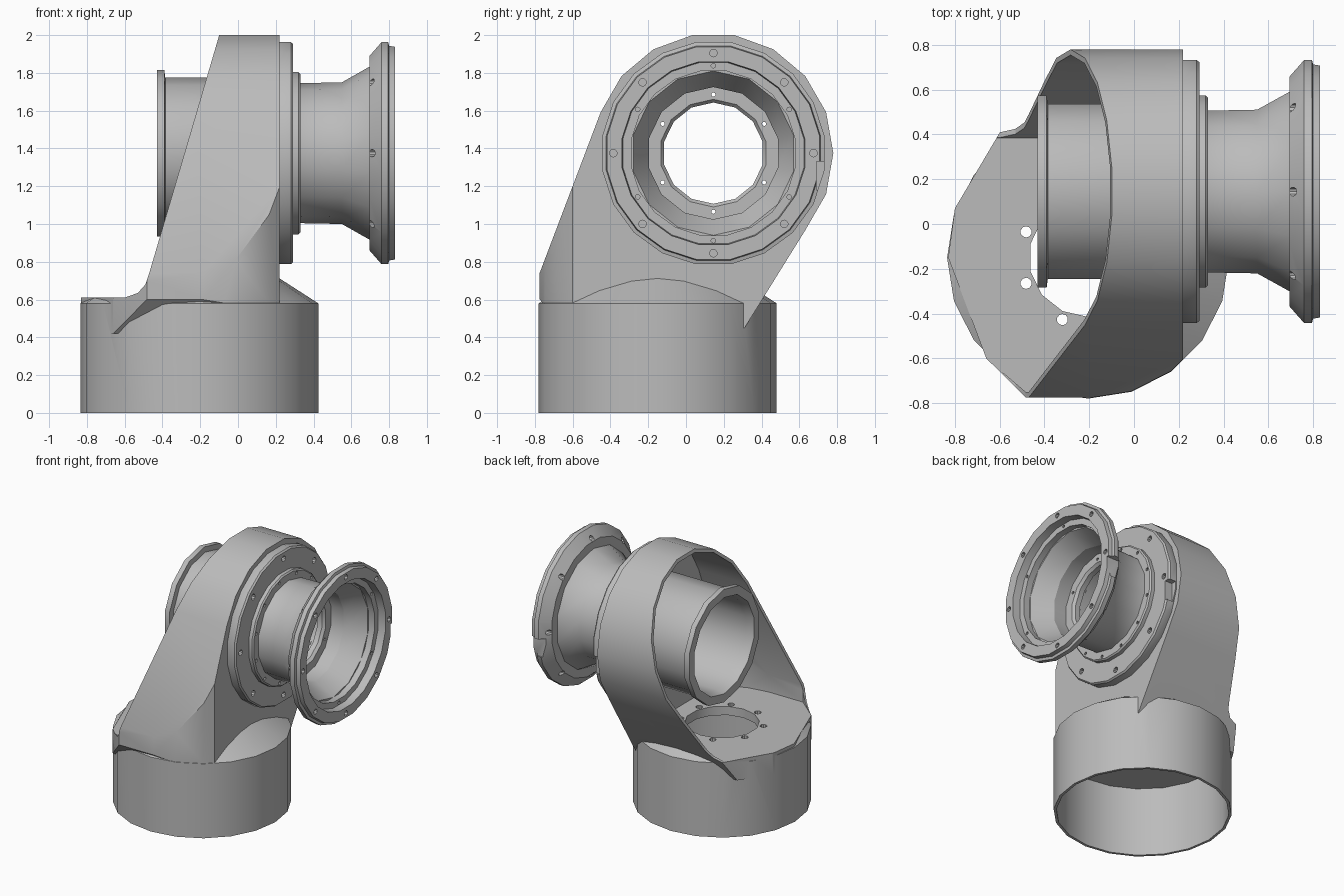
import bpy, bmesh
from math import sin, cos, pi, radians
from mathutils import Vector

cube = bpy.data.objects.get("Cube")
if cube:
    bpy.data.objects.remove(cube, do_unlink=True)

grey = bpy.data.materials.new("cast_grey")
grey.use_nodes = True
grey.diffuse_color = (0.5, 0.5, 0.5, 1)
grey.node_tree.nodes["Principled BSDF"].inputs["Base Color"].default_value = (0.5, 0.5, 0.5, 1)

BASE = (-0.205, -0.15)     # x, y of the upright axis
PIPE = (0.145, 1.375)      # y, z of the sideways axis


def to_object(name, bm):
    bmesh.ops.recalc_face_normals(bm, faces=bm.faces[:])
    mesh = bpy.data.meshes.new(name)
    bm.to_mesh(mesh)
    bm.free()
    mesh.materials.append(grey)
    ob = bpy.data.objects.new(name, mesh)
    bpy.context.collection.objects.link(ob)
    return ob


def circle(centre, r, n, phase=0.0):
    return [(centre[0] + r * sin(2 * pi * (i + phase) / n),
             centre[1] + r * cos(2 * pi * (i + phase) / n)) for i in range(n)]


def place(axis, outline, level):
    if axis == "x":
        return [(level, a, b) for a, b in outline]
    if axis == "y":
        return [(a, level, b) for a, b in outline]
    return [(a, b, level) for a, b in outline]


def prism(axis, outline, lo, hi):
    return place(axis, outline, lo) + place(axis, outline, hi)


def solid(name, *pieces):
    """One object made of convex pieces."""
    bm = bmesh.new()
    for points in pieces:
        verts = [bm.verts.new(p) for p in points]
        bmesh.ops.convex_hull(bm, input=verts)
    loose = [v for v in bm.verts if not v.link_faces]
    bmesh.ops.delete(bm, geom=loose, context="VERTS")
    bmesh.ops.dissolve_limit(bm, angle_limit=0.01, verts=bm.verts[:], edges=bm.edges[:])
    return to_object(name, bm)


def lathe(name, profile, n, phase=0.0):
    """Closed (x, radius) profile turned around the sideways axis."""
    bm = bmesh.new()
    rings = [[bm.verts.new(p) for p in place("x", circle(PIPE, r, n, phase), x)]
             for x, r in profile]
    for a, b in zip(rings, rings[1:] + rings[:1]):
        for i in range(n):
            j = (i + 1) % n
            bm.faces.new((a[i], a[j], b[j], b[i]))
    return to_object(name, bm)


def combine(ob, tool, operation="DIFFERENCE"):
    mod = ob.modifiers.new("cut", "BOOLEAN")
    mod.operation = operation
    mod.solver = "EXACT"
    mod.object = tool
    bpy.context.view_layer.objects.active = ob
    bpy.ops.object.modifier_apply(modifier=mod.name)
    bpy.data.objects.remove(tool, do_unlink=True)


def bolt_circle(axis, centre, r, count, size, lo, hi, phase=0.0):
    return solid("bolt_cutter", *[prism(axis, circle(c, size, 10), lo, hi)
                                  for c in circle(centre, r, count, phase)])


def housing(name, wall, x_end, low_points):
    """Rounded side profile, trimmed to the plan outline, inset by wall."""
    side = circle(PIPE, 0.635 - wall, 18, 0.5) + low_points
    ob = solid(name, prism("x", side, -1.0, x_end))
    r = 0.628 - wall
    plan = [(BASE[0] + r * cos(radians(a)), BASE[1] + r * sin(radians(a)))
            for a in range(-90, 1, 18)]
    plan += [(0.425, 1), (-0.25, 1), (-0.8, 0.07), (-0.83, -0.15),
             (-0.66, -0.6), (-0.48, BASE[1] - r)]
    combine(ob, solid("plan", prism("z", plan, 0.2, 2.2)), "INTERSECT")
    return ob


# Body: round base with a sloped shoulder, joined to the upright housing
body = solid("housing_body",
             prism("z", circle(BASE, 0.63, 20), 0, 0.58)
             + place("z", circle(BASE, 0.35, 20), 0.76))
combine(body, housing("upper", 0, 0.22,
                      [(-0.775, 0.74), (-0.775, 0.6), (-0.6, 0.42), (0.31, 0.45)]), "UNION")

# Slanted opening with a rounded foot and a flat deck
slant = [(-1.2, 0.61), (-0.6, 0.61), (-0.53, 0.635), (-0.49, 0.68), (-0.47, 0.74),
         (-0.1, 2.0), (-0.07, 2.1), (-1.2, 2.1)]
combine(body, solid("slant_cutter", prism("y", slant, -1.2, 1.2)))
combine(body, housing("cavity", 0.025, 0.19,
                      [(-0.75, 0.74), (-0.75, 0.608), (0.385, 0.608)]))

# Hollow base, deck hole with its bolts, and bore for the pipe
combine(body, solid("base_cavity", prism("z", circle(BASE, 0.61, 20), -0.1, 0.54)))
combine(body, solid("deck_hole", prism("z", circle(BASE, 0.265, 14), 0.5, 0.7)))
combine(body, bolt_circle("z", BASE, 0.3, 8, 0.025, 0.5, 0.7, 0.5))
combine(body, solid("bore", prism("x", circle(PIPE, 0.37, 12), 0.1, 0.4)))

# Pipe with rear rim, inner lip and flared mouth
pipe = lathe("pipe", [(-0.43, 0.375), (-0.43, 0.44), (-0.39, 0.44), (-0.385, 0.4),
                      (0.22, 0.4), (0.3, 0.37), (0.55, 0.375), (0.70, 0.46), (0.72, 0.46),
                      (0.72, 0.435), (0.57, 0.35), (0.46, 0.35), (0.46, 0.285),
                      (0.44, 0.268), (0.4, 0.268), (0.4, 0.36), (-0.37, 0.36)], 14)
combine(pipe, bolt_circle("x", PIPE, 0.31, 6, 0.011, 0.35, 0.5))

# Mounting flange and cover ring on the housing face
flange = lathe("mounting_flange", [(0.2, 0.38), (0.2, 0.585), (0.222, 0.595), (0.28, 0.595),
                                   (0.292, 0.585), (0.292, 0.38)], 20, 0.5)
combine(flange, bolt_circle("x", PIPE, 0.53, 8, 0.022, 0.25, 0.35))
ring = lathe("cover_ring", [(0.28, 0.36), (0.28, 0.435), (0.32, 0.435), (0.33, 0.425),
                            (0.33, 0.36)], 20, 0.5)
combine(ring, bolt_circle("x", PIPE, 0.403, 12, 0.012, 0.31, 0.4, 0.5))

# End flange
end = lathe("end_flange", [(0.695, 0.44), (0.695, 0.52), (0.76, 0.595), (0.795, 0.595),
                           (0.8, 0.575), (0.83, 0.57), (0.83, 0.49), (0.77, 0.485),
                           (0.77, 0.44)], 20, 0.5)
combine(end, bolt_circle("x", PIPE, 0.53, 8, 0.02, 0.6, 0.9))
combine(end, bolt_circle("x", PIPE, 0.463, 6, 0.012, 0.74, 0.8))

# Locating notch in the rear edge of both flanges
for part in (flange, end):
    combine(part, solid("notch", prism("x", [(0.69, 1.18), (0.9, 1.18),
                                             (0.9, 1.33), (0.69, 1.33)], 0.23, 0.9)))

# Smooth curved walls, crisp edges
for part in (body, pipe, flange, ring, end):
    bpy.ops.object.select_all(action="DESELECT")
    part.select_set(True)
    bpy.context.view_layer.objects.active = part
    bpy.ops.object.shade_smooth_by_angle(angle=radians(28))
